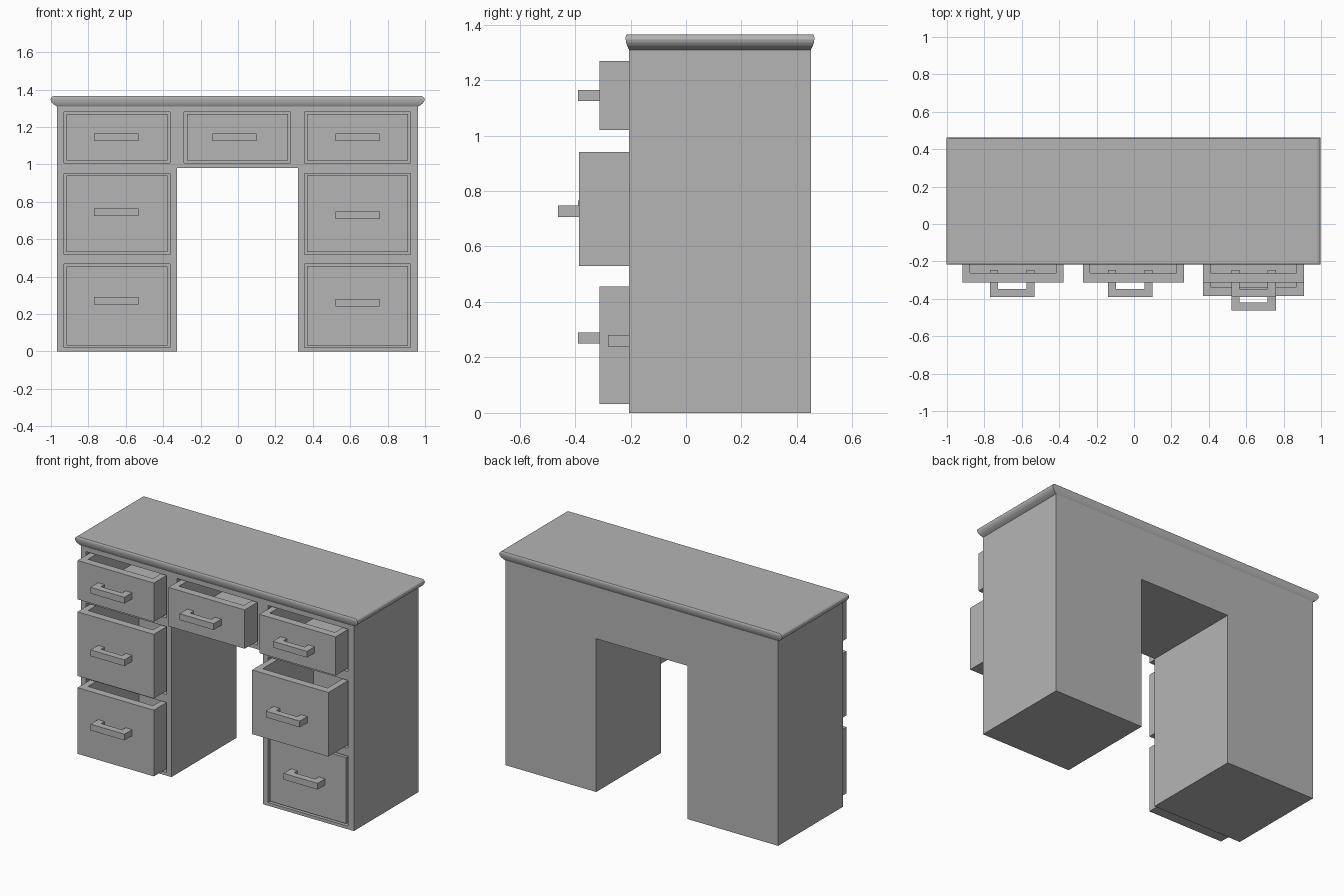
import bpy, bmesh

if "Cube" in bpy.data.objects:
    bpy.data.objects.remove(bpy.data.objects["Cube"])

grey = bpy.data.materials.new("plain_grey")
grey.diffuse_color = (0.46, 0.46, 0.46, 1)
grey.use_nodes = True
grey.node_tree.nodes["Principled BSDF"].inputs["Base Color"].default_value = grey.diffuse_color


def finish(bm, name):
    bmesh.ops.recalc_face_normals(bm, faces=bm.faces)
    me = bpy.data.meshes.new(name)
    bm.to_mesh(me)
    bm.free()
    me.materials.append(grey)
    ob = bpy.data.objects.new(name, me)
    bpy.context.collection.objects.link(ob)
    return ob


def prism(name, pts, to3d, shift):
    """Extrude a closed 2D outline along a vector."""
    bm = bmesh.new()
    face = bm.faces.new([bm.verts.new(to3d(a, b)) for a, b in pts])
    ext = bmesh.ops.extrude_face_region(bm, geom=[face])
    verts = [g for g in ext["geom"] if isinstance(g, bmesh.types.BMVert)]
    bmesh.ops.translate(bm, verts=verts, vec=shift)
    return finish(bm, name)


def box(name, x0, x1, y0, y1, z0, z1):
    return prism(name, [(x0, y0), (x1, y0), (x1, y1), (x0, y1)],
                 lambda a, b: (a, b, z0), (0, 0, z1 - z0))


def cut(ob, cutter):
    mod = ob.modifiers.new("cut", 'BOOLEAN')
    mod.operation, mod.solver, mod.object = 'DIFFERENCE', 'EXACT', cutter
    bpy.context.view_layer.objects.active = ob
    bpy.ops.object.modifier_apply(modifier=mod.name)
    bpy.data.objects.remove(cutter)


FRONT, BACK = -0.205, 0.45
LEFT, RIGHT = -0.967, 0.963

# Desk body with knee space
body = prism("desk_body",
             [(LEFT, 0), (-0.327, 0), (-0.327, 0.98), (0.32, 0.98),
              (0.32, 0), (RIGHT, 0), (RIGHT, 1.31), (LEFT, 1.31)],
             lambda a, b: (a, FRONT, b), (0, BACK - FRONT, 0))

# Drawers: name, centre x, front y, bottom z, top z, handle centre z
drawers = [
    ("left_top", -0.647, -0.312, 1.02, 1.268, 1.145),
    ("left_middle", -0.647, -0.312, 0.53, 0.94, 0.745),
    ("left_bottom", -0.647, -0.312, 0.032, 0.455, 0.27),
    ("centre_top", -0.004, -0.312, 1.02, 1.268, 1.145),
    ("right_top", 0.639, -0.312, 1.02, 1.268, 1.145),
    ("right_middle", 0.639, -0.385, 0.53, 0.94, 0.727),
    ("right_bottom", 0.639, -0.205, 0.032, 0.455, 0.26),
]
for name, cx, y, z0, z1, hz in drawers:
    # Recess in the body
    cut(body, box("recess", cx - 0.284, cx + 0.284, FRONT - 0.1, 0.415,
                  z0 - 0.012, z1 + 0.012))
    # Open-topped drawer box
    tray = box(name + "_drawer", cx - 0.27, cx + 0.27, y, y + 0.605, z0, z1)
    cut(tray, box("hollow", cx - 0.23, cx + 0.23, y + 0.049, y + 0.565,
                  z0 + 0.045, z1 + 0.1))
    # U-shaped handle whose legs pass through the drawer front
    o, i, c = 0.12, 0.075, cx - 0.004
    if cx > 0:
        c = cx + 0.001
    elif cx > -0.1:
        c = cx - 0.016
    prism(name + "_handle",
          [(c - o, y - 0.077), (c + o, y - 0.077), (c + o, y + 0.066),
           (c + i, y + 0.066), (c + i, y - 0.035), (c - i, y - 0.035),
           (c - i, y + 0.066), (c - o, y + 0.066)],
          lambda a, b: (a, b, hz - 0.02), (0, 0, 0.04))

# Moulded table top: stacked rings (z, x overhang, y overhang)
profile = [(1.309, 0.0, 0.0), (1.316, 0.012, 0.004), (1.325, 0.024, 0.008),
           (1.336, 0.032, 0.011), (1.346, 0.035, 0.0125), (1.355, 0.033, 0.0125),
           (1.361, 0.027, 0.011), (1.365, 0.018, 0.008)]
bm = bmesh.new()
rings = []
for z, ox, oy in profile:
    x0, x1, y0, y1 = LEFT - ox, RIGHT + ox, FRONT - oy, BACK + oy
    rings.append([bm.verts.new((x, yy, z)) for x, yy in
                  ((x0, y0), (x1, y0), (x1, y1), (x0, y1))])
for a, b in zip(rings, rings[1:]):
    for k in range(4):
        n = (k + 1) % 4
        bm.faces.new((a[k], a[n], b[n], b[k]))
bm.faces.new(rings[0])
bm.faces.new(rings[-1])
top = finish(bm, "table_top")
